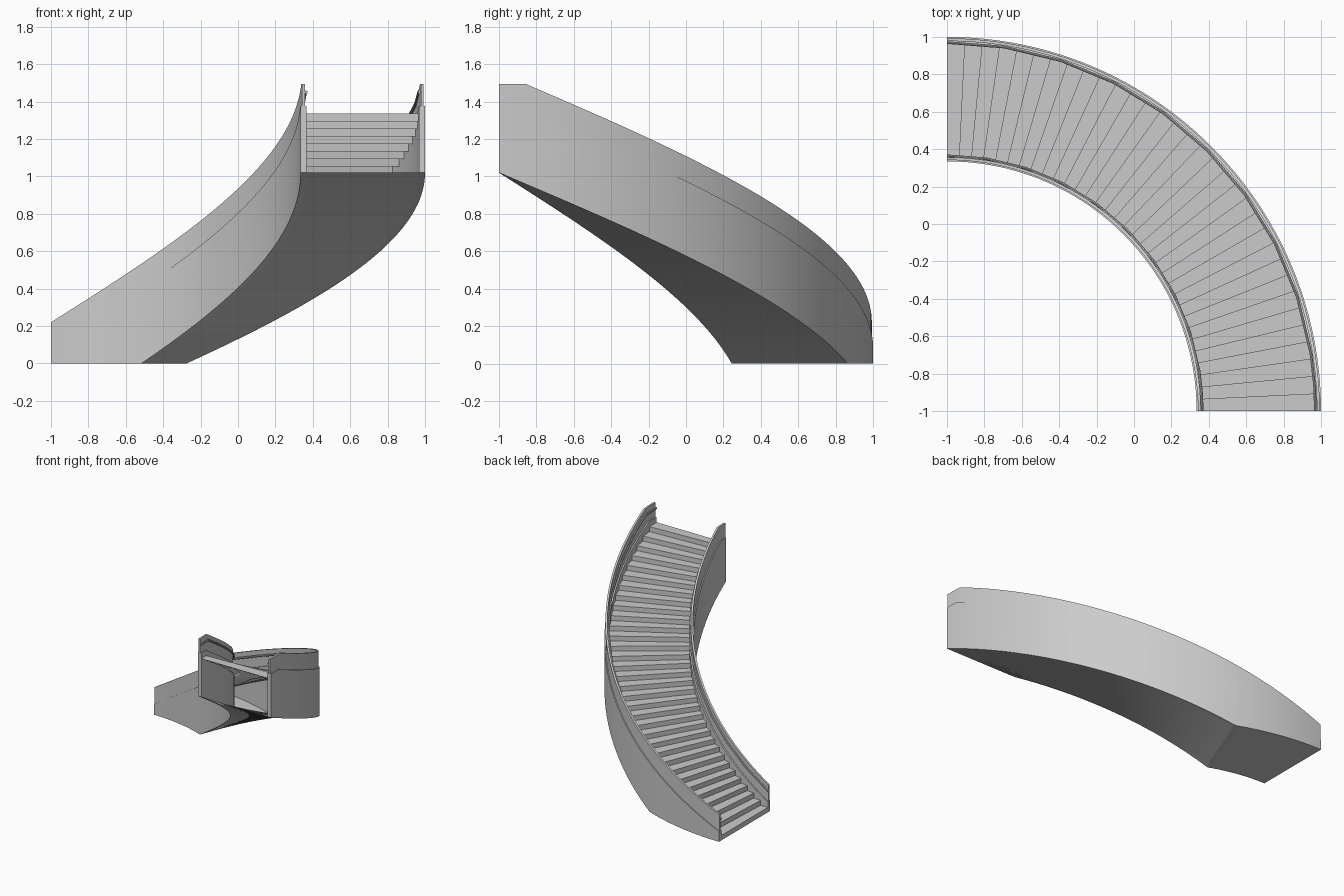
import bpy, bmesh, math

if "Cube" in bpy.data.objects:
    bpy.data.objects.remove(bpy.data.objects["Cube"])

STEPS = 33
RISE = 1.335          # total climb over the quarter turn
R_IN, R_OUT = 1.335, 2.0
WALL = 0.032          # stringer thickness
CUT = 0.236           # fraction of the turn where the underside leaves the floor


def pt(r, t, z):
    """Point at radius r, fraction t of the quarter turn, height z."""
    a = math.pi / 2 * (1 - t)
    return (-1 + r * math.cos(a), -1 + r * math.sin(a), z)


def soffit_z(t):
    return max(0.0, RISE * (t - CUT))


def stringer_top(t):
    return 0.085 + RISE * min(t, 0.968)


def panel_top(t):
    return 0.22 + RISE * min(t, 0.955)


TS = sorted([i / 66 for i in range(67)] + [CUT, 0.955, 0.968])


def sweep(name, ts, section, closed=True, smooth=True):
    """Sweep a section(t) -> [(r, z), ...] around the turn."""
    bm = bmesh.new()
    rings = [[bm.verts.new(pt(r, t, z)) for r, z in section(t)] for t in ts]
    n = len(rings[0])
    for a, b in zip(rings, rings[1:]):
        for i in range(n if closed else n - 1):
            j = (i + 1) % n
            bm.faces.new((a[i], a[j], b[j], b[i]))
    if closed:
        bm.faces.new(rings[0])
        bm.faces.new(rings[-1][::-1])
    bmesh.ops.recalc_face_normals(bm, faces=bm.faces)
    me = bpy.data.meshes.new(name)
    bm.to_mesh(me)
    bm.free()
    ob = bpy.data.objects.new(name, me)
    bpy.context.collection.objects.link(ob)
    if smooth:
        bpy.ops.object.select_all(action='DESELECT')
        ob.select_set(True)
        bpy.context.view_layer.objects.active = ob
        bpy.ops.object.shade_smooth_by_angle(angle=math.radians(30))
    return ob


def box(r0, r1, low, high):
    return lambda t: [(r0, low(t)), (r1, low(t)), (r1, high(t)), (r0, high(t))]


# Side walls: stringer, thin upper panel and handrail on each side
for side, r0, panel_r, rail_r in (
        ("inner", R_IN, R_IN + 0.007, R_IN + 0.03),
        ("outer", R_OUT - WALL, R_OUT - 0.022, R_OUT - 0.03)):
    sweep(side + "_stringer", TS, box(r0, r0 + WALL, soffit_z, stringer_top))
    sweep(side + "_panel", TS, box(panel_r, panel_r + 0.015, stringer_top, panel_top))

    def rail(t, rc=rail_r):
        zc = panel_top(t) - 0.045
        return [(rc + 0.007 * math.cos(k * math.pi / 4),
                 zc + 0.009 * math.sin(k * math.pi / 4)) for k in range(8)]
    sweep(side + "_handrail", [i / 10 for i in range(10)] + [0.955, 1], rail)

# Folded sheet of risers and treads, open underneath
a, b = R_IN + WALL, R_OUT - WALL
bm = bmesh.new()
rows = [(0, 0)]
for i in range(STEPS):
    z = RISE * (i + 1) / STEPS
    rows += [(i / STEPS, z), ((i + 1) / STEPS, z)]
pairs = [(bm.verts.new(pt(a, t, z)), bm.verts.new(pt(b, t, z))) for t, z in rows]
for p, q in zip(pairs, pairs[1:]):
    bm.faces.new((p[0], q[0], q[1], p[1]))
me = bpy.data.meshes.new("steps")
bmesh.ops.recalc_face_normals(bm, faces=bm.faces)
if sum(f.normal.z for f in bm.faces) < 0:
    bmesh.ops.reverse_faces(bm, faces=bm.faces)
bm.to_mesh(me)
bm.free()
bpy.context.collection.objects.link(bpy.data.objects.new("steps", me))

# Underside: flat on the floor, then a helical slope
soffit = sweep("soffit", TS, lambda t: [(a, soffit_z(t)), (b, soffit_z(t))], closed=False)
if sum(p.normal.z for p in soffit.data.polygons) > 0:
    soffit.data.flip_normals()
